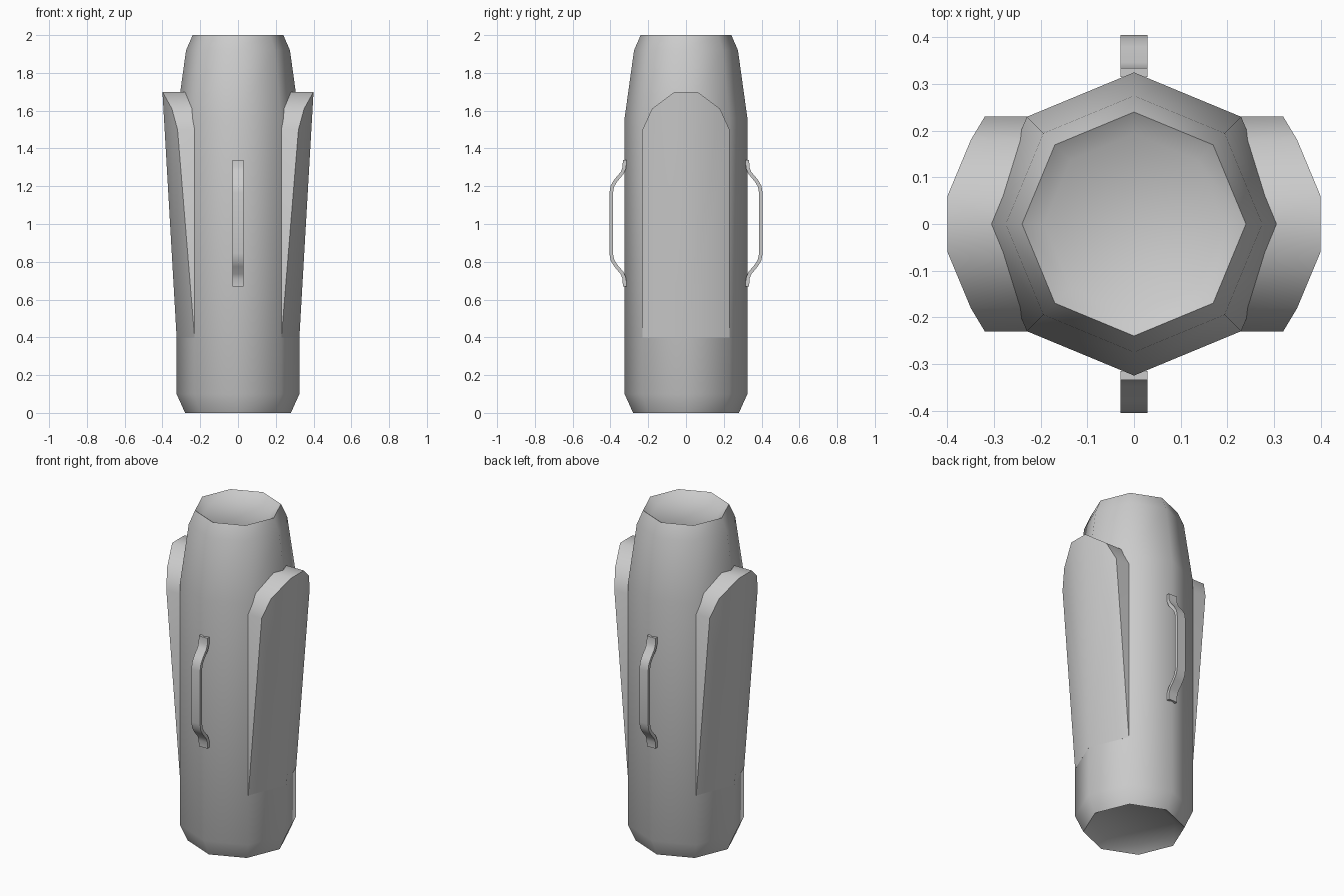
import bpy, bmesh, math
from mathutils import Vector

cube = bpy.data.objects.get("Cube")
if cube:
    bpy.data.objects.remove(cube, do_unlink=True)

grey = bpy.data.materials.new("plain grey")
grey.use_nodes = True
colour = (0.6, 0.6, 0.6, 1)
grey.diffuse_color = colour
bsdf = next(n for n in grey.node_tree.nodes if n.type == 'BSDF_PRINCIPLED')
bsdf.inputs["Base Color"].default_value = colour


def finish(bm, name, angle):
    """Turn a bmesh into a smooth-shaded object with sharp creases."""
    bmesh.ops.recalc_face_normals(bm, faces=bm.faces)
    mesh = bpy.data.meshes.new(name)
    bm.to_mesh(mesh)
    bm.free()
    mesh.materials.append(grey)
    obj = bpy.data.objects.new(name, mesh)
    bpy.context.collection.objects.link(obj)
    bpy.ops.object.select_all(action='DESELECT')
    obj.select_set(True)
    bpy.context.view_layer.objects.active = obj
    bpy.ops.object.shade_smooth_by_angle(angle=math.radians(angle))
    return obj


def loft(bm, rings):
    """Skin a list of closed rings and cap both ends."""
    loops = [[bm.verts.new(p) for p in ring] for ring in rings]
    for a, b in zip(loops, loops[1:]):
        n = len(a)
        for i in range(n):
            bm.faces.new((a[i], a[(i + 1) % n], b[(i + 1) % n], b[i]))
    bm.faces.new(loops[0])
    bm.faces.new(loops[-1])


# Eight-sided body with recessed top and bottom
SIDES = 8
profile = [(0.225, 0.035), (0.28, 0), (0.325, 0.1), (0.325, 1.56),
           (0.275, 1.92), (0.24, 2), (0.193, 1.968)]
angles = [math.tau * i / SIDES for i in range(SIDES)]
bm = bmesh.new()
loft(bm, [[(r * math.cos(a), r * math.sin(a), z) for a in angles] for r, z in profile])
finish(bm, "body", 50)

# Flared side plates, each a fan from its lowest middle point
half_edge = [(0.23, 0.23, 0.4), (0.32, 0.23, 1.5), (0.35, 0.18, 1.61), (0.4, 0.06, 1.7)]


def side_plate(name, side):
    bm = bmesh.new()
    outline = half_edge + [(x, -y, z) for x, y, z in reversed(half_edge)]
    outer = [bm.verts.new((side * x, y, z)) for x, y, z in outline]
    inner = [bm.verts.new((side * 0.2, y, z)) for x, y, z in outline]
    foot = bm.verts.new((side * 0.325, 0, 0.4))
    for i in range(len(outer) - 1):
        bm.faces.new((foot, outer[i], outer[i + 1]))
        bm.faces.new((outer[i], inner[i], inner[i + 1], outer[i + 1]))
    bm.faces.new((foot, outer[-1], inner[-1], inner[0], outer[0]))
    bm.faces.new(inner)
    finish(bm, name, 50)


side_plate("left_plate", 1)
side_plate("right_plate", -1)

# Flat bent handles, symmetric about their middle height
MIDDLE = 1.005
lower = [(0.325, 0.67), (0.326, 0.71), (0.338, 0.74), (0.372, 0.78),
         (0.39, 0.81), (0.396, 0.845)]


def handle(name, side):
    path = [Vector(p) for p in lower]
    path += [Vector((y, 2 * MIDDLE - z)) for y, z in reversed(lower)]
    rings = []
    for i, p in enumerate(path):
        d = (path[min(i + 1, len(path) - 1)] - path[max(i - 1, 0)]).normalized()
        if i in (0, len(path) - 1):
            d = Vector((0, 1))
        n = Vector((d.y, -d.x)) * 0.0095
        a, b = p + n, p - n
        w = 0.029
        rings.append([(-w, side * a.x, a.y), (w, side * a.x, a.y),
                      (w, side * b.x, b.y), (-w, side * b.x, b.y)])
    bm = bmesh.new()
    loft(bm, rings)
    finish(bm, name, 40)


handle("front_handle", -1)
handle("back_handle", 1)
